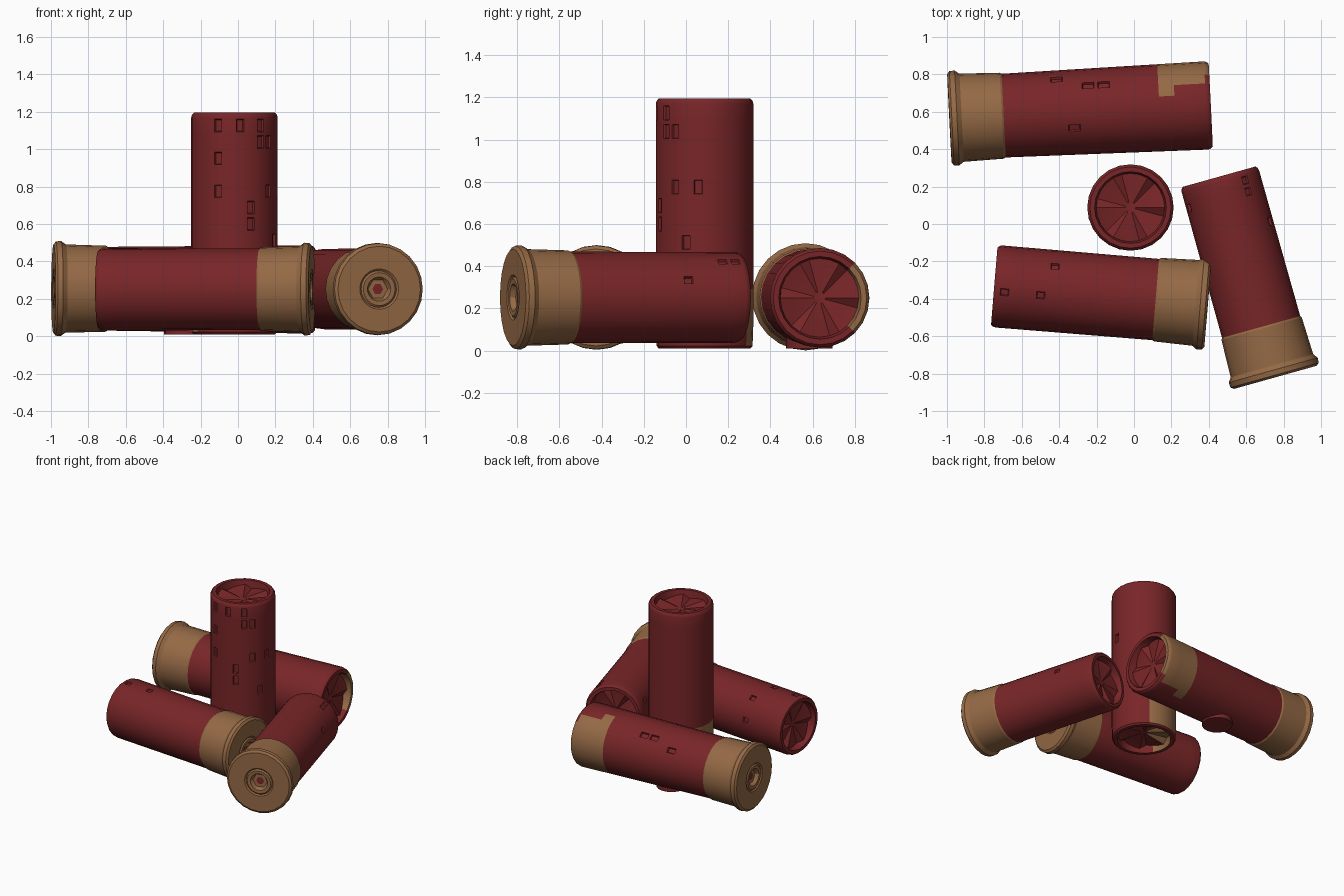
import bpy, bmesh, math, random
from mathutils import Vector

if "Cube" in bpy.data.objects:
    bpy.data.objects.remove(bpy.data.objects["Cube"])

random.seed(4)
N = 24  # sides around a shell, four per crimp pleat


def material(name, color):
    m = bpy.data.materials.new(name)
    m.diffuse_color = (*color, 1)
    m.use_nodes = True
    m.node_tree.nodes["Principled BSDF"].inputs["Base Color"].default_value = m.diffuse_color
    return m


RED = material("dark red hull", (0.190, 0.019, 0.021))
BRASS = material("dull brass", (0.300, 0.142, 0.060))


def finish(bm, name):
    bmesh.ops.recalc_face_normals(bm, faces=bm.faces)
    me = bpy.data.meshes.new(name)
    bm.to_mesh(me)
    bm.free()
    me.materials.append(RED)
    me.materials.append(BRASS)
    ob = bpy.data.objects.new(name, me)
    bpy.context.collection.objects.link(ob)
    bpy.ops.object.select_all(action='DESELECT')
    bpy.context.view_layer.objects.active = ob
    ob.select_set(True)
    bpy.ops.object.shade_smooth_by_angle(angle=math.radians(28))


def shell(name, a, b, r0, r1, head=0.28, dents=None, patch=None):
    """Cartridge from a (brass head) to b (star crimp); head=0 crimps both ends."""
    a, b = Vector(a), Vector(b)
    L = (b - a).length
    q = (b - a).to_track_quat('Z', 'Y')
    bm = bmesh.new()

    # each ring: (distance along axis, radius, pleat height)
    crimp = [(0.012, 0.985, 0), (0, 0.94, 0), (0, 0.83, 0), (0.03, 0.79, 0.03), (0.055, 0.12, 0.008)]
    if head:
        rim = r0 + 0.03
        rings = [(0.028, 0.03, 0), (0.028, 0.055, 0), (0.002, 0.065, 0), (0.0, 0.088, 0), (0.008, 0.098, 0),
                 (0.0, 0.108, 0), (0, rim - 0.018, 0), (0.012, rim - 0.002, 0), (0.04, rim, 0),
                 (0.065, r0 + 0.012, 0), (head - 0.01, r0 + 0.006, 0), (head, r0, 0)]
    else:
        rings = [(t, r0 * k, p) for t, k, p in reversed(crimp)]
    start = max(head, 0.02)
    wall = len(rings)
    steps = 13
    for i in range(1, steps + 1):
        f = i / steps
        rings.append((start + (L - 0.025 - start) * f, r0 + (r1 - r0) * f, 0))
    rings += [(L - t, r1 * k, -p) for t, k, p in crimp]

    loops = []
    for t, r, p in rings:
        loop = []
        for j in range(N):
            # the primer pocket is six sided
            ang = 2 * math.pi * j / N
            rr = r
            if head and t == 0.028:
                rr = r * math.cos(math.pi / 6) / math.cos(ang % (math.pi / 3) - math.pi / 6)
            saw = (j % 4) / 3 * p
            loop.append(bm.verts.new(a + q @ Vector((rr * math.cos(ang), rr * math.sin(ang), t + saw))))
        loops.append(loop)
    hull = []
    for i in range(len(loops) - 1):
        for j in range(N):
            k = (j + 1) % N
            f = bm.faces.new((loops[i][j], loops[i][k], loops[i + 1][k], loops[i + 1][j]))
            mid = f.calc_center_median()
            f.material_index = int(bool((head and i < wall - 1) or (patch and patch(mid))))
            if wall <= i < wall + steps - 1:
                hull.append(f)
    bm.faces.new(loops[0])
    bm.faces.new(loops[-1])
    bmesh.ops.recalc_face_normals(bm, faces=bm.faces)

    # small gouges in the hull
    if dents:
        count, rule = dents
        near = [f for f in hull if rule(f.calc_center_median())]
        for f in random.sample(near, min(count, len(near))):
            bmesh.ops.inset_individual(bm, faces=[f], thickness=0.014)
            bmesh.ops.inset_individual(bm, faces=[f], thickness=0.006, depth=-0.012)
    finish(bm, name)


# three shells lying down
shell("back_shell", (-0.987, 0.565, 0.255), (0.41, 0.635, 0.25), 0.224, 0.236, 0.29,
      (4, lambda p: -0.5 < p.x < 0.1 and p.z > 0.25),
      lambda p: p.x > 0.11 and p.y > 0.69 + 0.35 * (p.x - 0.13))
shell("front_shell", (0.395, -0.427, 0.252), (-0.747, -0.332, 0.25), 0.218, 0.22, 0.28,
      (4, lambda p: p.x < -0.4 and p.z > 0.2))
shell("right_shell", (0.755, -0.82, 0.252), (0.455, 0.253, 0.252), 0.217, 0.215, 0.28,
      (4, lambda p: p.y > 0.0 and p.z > 0.3))

# one shell standing up, crimped at both ends, brass patch low at the back left
shell("standing_shell", (-0.019, 0.088, 0.01), (-0.019, 0.088, 1.195), 0.231, 0.231, 0,
      (12, lambda p: p.z > 0.5 and p.y < 0.1 and p.x > -0.2),
      lambda p: 0.02 < p.z < 0.29 and p.y - p.x > 0.2)

# small foot under the back shell
bm = bmesh.new()
bmesh.ops.create_cone(bm, cap_ends=True, segments=16, radius1=0.11, radius2=0.11, depth=0.08)
bmesh.ops.translate(bm, verts=bm.verts, vec=(-0.285, 0.585, 0.05))
finish(bm, "underside_foot")
